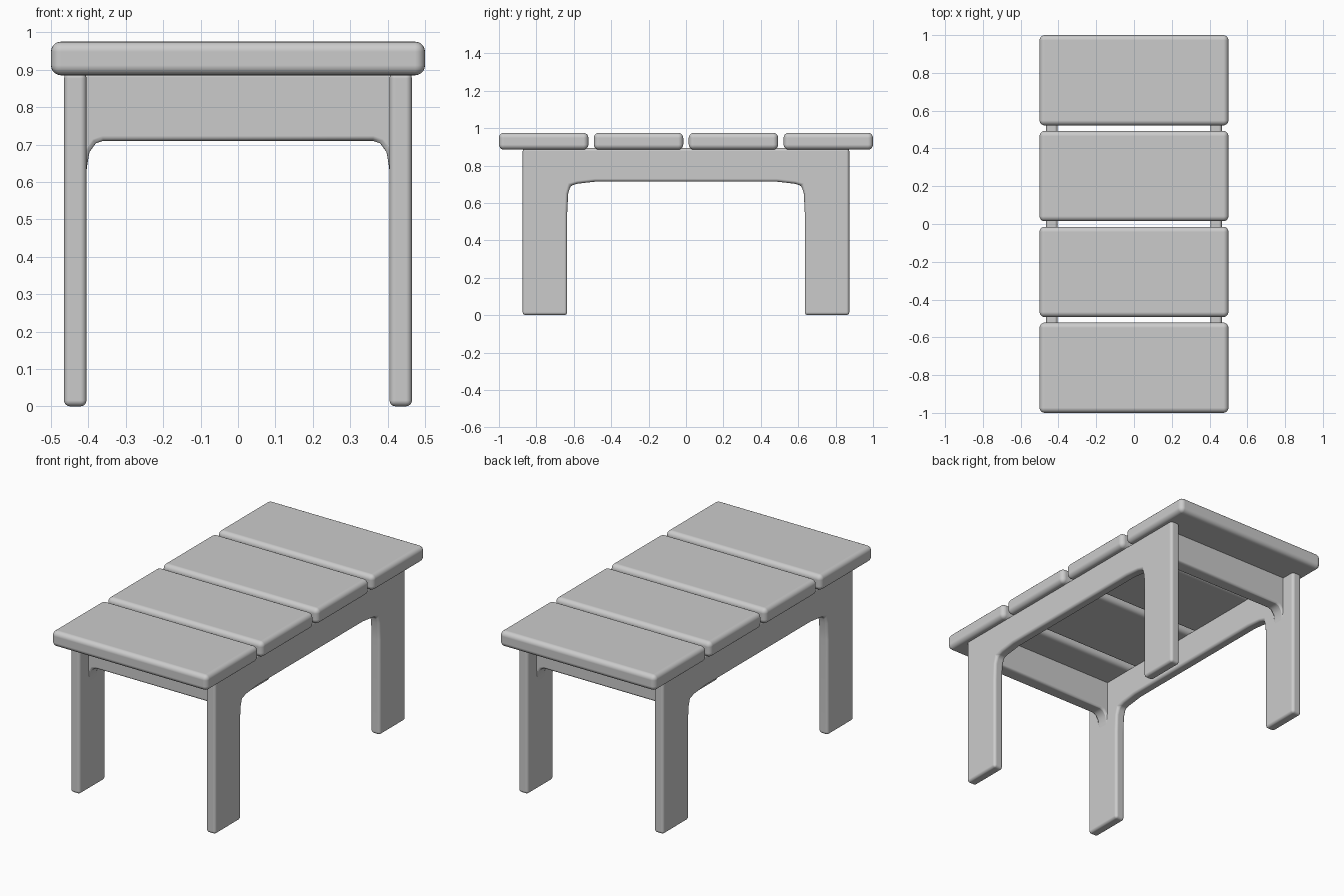
import bpy
import bmesh
from mathutils import Vector

if "Cube" in bpy.data.objects:
    bpy.data.objects.remove(bpy.data.objects["Cube"])


def finish(name, bm, radius, segments):
    """Turn a bmesh into a soft-edged, smooth-shaded object."""
    bmesh.ops.recalc_face_normals(bm, faces=bm.faces)
    for f in bm.faces:
        f.smooth = True
    mesh = bpy.data.meshes.new(name)
    bm.to_mesh(mesh)
    bm.free()
    ob = bpy.data.objects.new(name, mesh)
    bpy.context.collection.objects.link(ob)
    bev = ob.modifiers.new("soft_edges", 'BEVEL')
    bev.width = radius
    bev.segments = segments
    bev.limit_method = 'ANGLE'
    bev.angle_limit = 0.9
    bev.harden_normals = True
    return ob


def extrude_profile(name, points, start, depth, radius):
    """Extrude a closed profile of 3D points along a depth vector."""
    bm = bmesh.new()
    face = bm.faces.new([bm.verts.new(Vector(p) + Vector(start)) for p in points])
    ext = bmesh.ops.extrude_face_region(bm, geom=[face])
    verts = [v for v in ext["geom"] if isinstance(v, bmesh.types.BMVert)]
    bmesh.ops.translate(bm, vec=depth, verts=verts)
    return finish(name, bm, radius, 4)


def symmetric(half):
    """Complete a right-hand half profile by mirroring it."""
    return half + [(-a, z) for a, z in reversed(half)]


# Four seat slats with rounded edges
for i in range(4):
    bm = bmesh.new()
    bmesh.ops.create_cube(bm, size=1)
    bmesh.ops.scale(bm, vec=(1.0, 0.478, 0.09), verts=bm.verts)
    slat = finish(f"slat_{i + 1}", bm, 0.027, 5)
    slat.location = (0, -0.761 + i * 0.5073, 0.93)

# Side frames: two flat legs and a rail in one arched board
side = symmetric([(0.485, 0.714), (0.58, 0.703), (0.618, 0.692), (0.63, 0.65),
                  (0.635, 0.55), (0.635, 0.0), (0.873, 0.0), (0.873, 0.893)])
for name, x in (("left_side_frame", -0.465), ("right_side_frame", 0.405)):
    extrude_profile(name, [(0, y, z) for y, z in side],
                    (x, 0, 0), (0.06, 0, 0), 0.016)

# End aprons with small curved brackets running into the legs
apron = symmetric([(0.36, 0.71), (0.38, 0.703), (0.397, 0.68), (0.404, 0.64),
                   (0.408, 0.58), (0.435, 0.58), (0.435, 0.893)])
for name, y in (("front_apron", -0.79), ("back_apron", 0.71)):
    extrude_profile(name, [(x, 0, z) for x, z in apron],
                    (0, y, 0), (0, 0.08, 0), 0.018)
